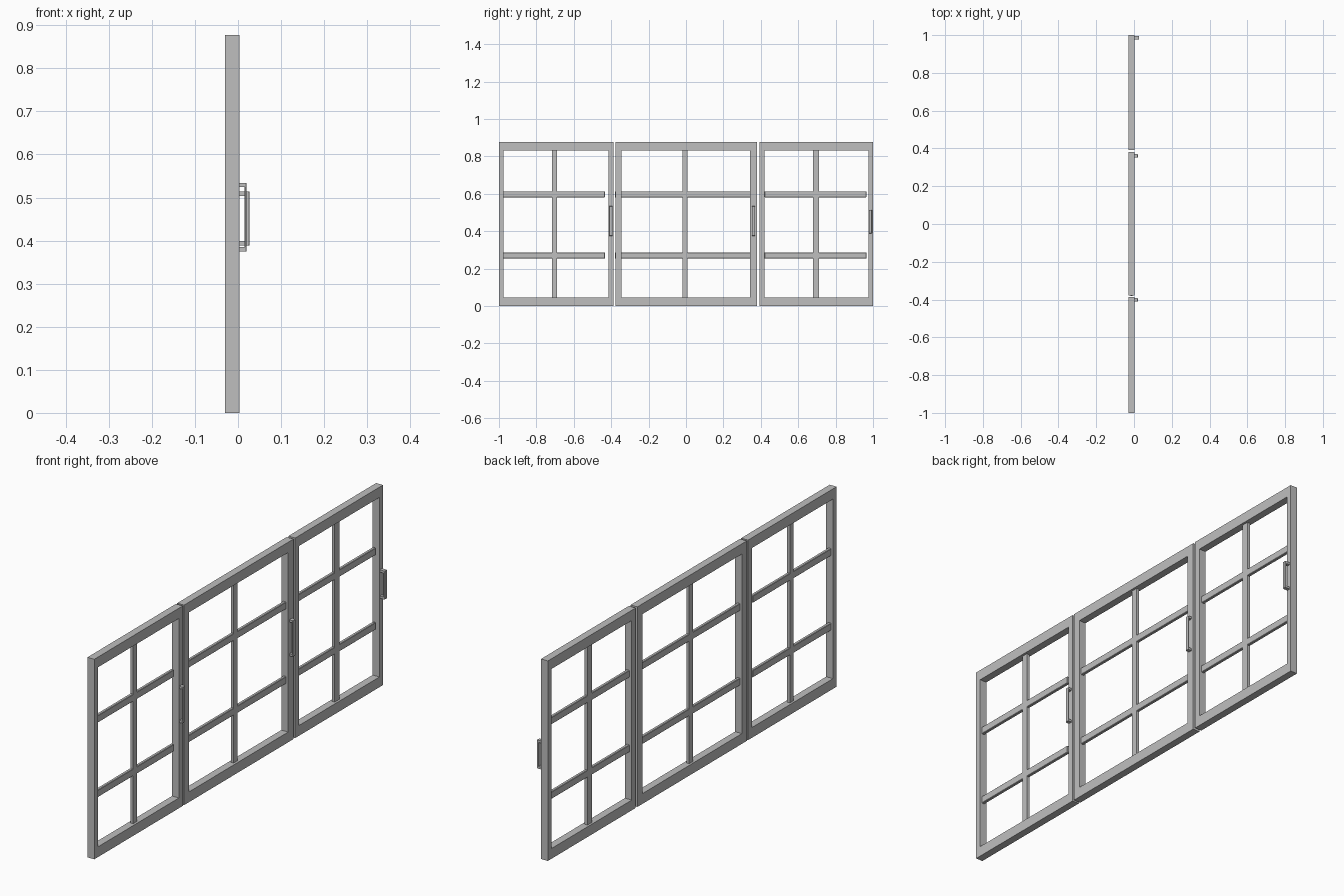
import bpy
import bmesh
from mathutils import Vector

cube = bpy.data.objects.get("Cube")
if cube:
    bpy.data.objects.remove(cube, do_unlink=True)

grey = bpy.data.materials.new("plain_grey")
grey.use_nodes = True
colour = (0.52, 0.52, 0.52, 1)
grey.diffuse_color = colour
grey.node_tree.nodes["Principled BSDF"].inputs["Base Color"].default_value = colour

BACK, FRONT, HEIGHT = -0.03, 0.003, 0.877
RAIL = 0.045


def finish(bm, name):
    bmesh.ops.recalc_face_normals(bm, faces=bm.faces)
    mesh = bpy.data.meshes.new(name)
    bm.to_mesh(mesh)
    bm.free()
    mesh.materials.append(grey)
    obj = bpy.data.objects.new(name, mesh)
    bpy.context.collection.objects.link(obj)
    return obj


def add_box(bm, x, y, z, bevel=0):
    """Box spanning three (low, high) ranges, with optional chamfered edges."""
    low, high = (Vector(c) for c in zip(x, y, z))
    verts = bmesh.ops.create_cube(bm, size=1)["verts"]
    bmesh.ops.scale(bm, vec=high - low, verts=verts)
    bmesh.ops.translate(bm, vec=(low + high) / 2, verts=verts)
    if bevel:
        edges = list({e for v in verts for e in v.link_edges})
        bmesh.ops.bevel(bm, geom=edges, offset=bevel, segments=1, affect="EDGES")


def window_frame(name, y0, y1, stile0, stile1):
    """One continuous rectangular ring with a rectangular opening."""
    bm = bmesh.new()

    def loop(x, a, b, low, high):
        return [bm.verts.new((x, y, z)) for y, z in ((a, low), (b, low), (b, high), (a, high))]

    rings = []
    for x in (BACK, FRONT):
        rings.append((loop(x, y0, y1, 0, HEIGHT),
                      loop(x, y0 + stile0, y1 - stile1, RAIL, HEIGHT - RAIL)))
    (back_out, back_in), (front_out, front_in) = rings
    for a, b in ((back_out, back_in), (back_in, front_in),
                 (front_in, front_out), (front_out, back_out)):
        for i in range(4):
            j = (i + 1) % 4
            bm.faces.new((a[i], a[j], b[j], b[i]))
    finish(bm, name + "_frame")


def glazing_bars(name, across, upright):
    """Two crossbars and one upright inside the opening."""
    depth = (-0.021, -0.007)
    for label, z in (("lower", 0.27), ("upper", 0.597)):
        bm = bmesh.new()
        add_box(bm, depth, across, (z - 0.016, z + 0.016), 0.002)
        finish(bm, f"{name}_{label}_crossbar")
    bm = bmesh.new()
    add_box(bm, depth, upright, (RAIL - 0.005, HEIGHT - RAIL + 0.005))
    finish(bm, name + "_upright_bar")


def handle(name, y, z, reach, grip):
    """Pull handle: two posts and a grip."""
    bm = bmesh.new()
    post = 0.01
    for low in (z[0], z[1] - post):
        add_box(bm, (FRONT - 0.002, reach - grip / 2), y, (low, low + post))
    add_box(bm, (reach - grip, reach), y, z, 0.001)
    finish(bm, name + "_handle")


# name, frame y range, stile widths, crossbar y range, upright y range, handle
panels = (
    ("right", (-1.0, -0.387), (0.025, 0.027), (-0.98, -0.433), (-0.716, -0.69),
     ((-0.411, -0.393), (0.375, 0.534), 0.02, 0.005)),
    ("middle", (-0.378, 0.38), (0.034, 0.037), (-0.38, 0.348), (-0.02, 0.008),
     ((0.352, 0.37), (0.375, 0.534), 0.02, 0.005)),
    ("left", (0.392, 1.0), (0.027, 0.025), (0.42, 0.965), (0.68, 0.712),
     ((0.978, 0.994), (0.389, 0.514), 0.027, 0.008)),
)
for side, span, stiles, across, upright, pull in panels:
    name = side + "_window"
    window_frame(name, *span, *stiles)
    glazing_bars(name, across, upright)
    handle(name, *pull)
